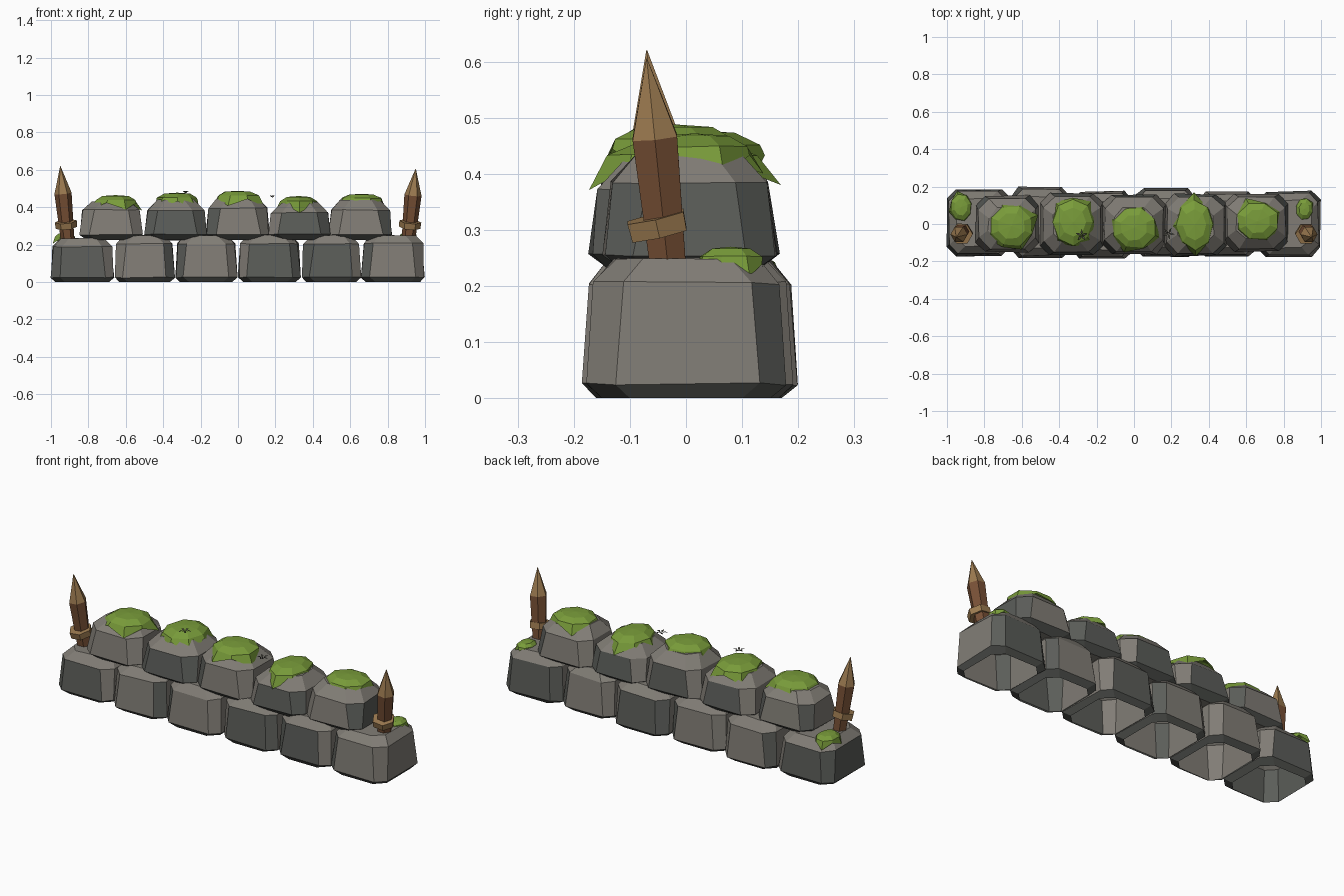
import bpy, bmesh, math, random
from mathutils import Vector, Matrix

random.seed(4)
if "Cube" in bpy.data.objects:
    bpy.data.objects.remove(bpy.data.objects["Cube"], do_unlink=True)


def material(name, r, g, b):
    m = bpy.data.materials.new(name)
    m.use_nodes = True
    m.diffuse_color = (r, g, b, 1)
    m.node_tree.nodes["Principled BSDF"].inputs["Base Color"].default_value = (r, g, b, 1)
    return m


LIGHT = material("light stone", .22, .205, .18)
DARK = material("dark stone", .105, .11, .1)
MOSS = material("moss green", .19, .33, .042)
WOOD = material("brown wood", .185, .08, .036)
CUT = material("cut wood", .33, .195, .08)
WEED = material("dry weed", .07, .07, .055)


def finish(bm, name, mats):
    mesh = bpy.data.meshes.new(name)
    bm.normal_update()
    bm.to_mesh(mesh)
    bm.free()
    for m in mats:
        mesh.materials.append(m)
    obj = bpy.data.objects.new(name, mesh)
    bpy.context.collection.objects.link(obj)
    return obj


def loft(bm, rings):
    """Join equal rings of points with quads; returns vertex rings and face rows."""
    vr = [[bm.verts.new(p) for p in ring] for ring in rings]
    rows = []
    for a, b in zip(vr, vr[1:]):
        n = len(a)
        rows.append([bm.faces.new((a[i], a[(i + 1) % n], b[(i + 1) % n], b[i]))
                     for i in range(n)])
    return vr, rows


def octagon(cx, cy, hx, hy, c, z, jitter):
    pts = [(-hx + c, -hy), (hx - c, -hy), (hx, -hy + c), (hx, hy - c),
           (hx - c, hy), (-hx + c, hy), (-hx, hy - c), (-hx, -hy + c)]
    r = lambda: random.uniform(-jitter, jitter)
    return [(cx + x + r(), cy + y + r(), z + r() * .6) for x, y in pts]


def stone(name, x0, x1, y0, y1, levels, dark, open_bottom):
    """Chamfered block. Sides count from the front, 0, anticlockwise to 7."""
    cx, cy, hx, hy = (x0 + x1) / 2, (y0 + y1) / 2, (x1 - x0) / 2, (y1 - y0) / 2
    bm = bmesh.new()
    rings = [octagon(cx, cy, hx - i, hy - i, c, z, 0 if z == 0 else .005)
             for z, i, c in levels]
    vr, rows = loft(bm, rings)
    bm.faces.new(vr[-1])
    if not open_bottom:
        bm.faces.new(vr[0][::-1])
    for f in rows[0]:
        f.material_index = 1
    for side in dark:
        rows[1][side].material_index = 1
    finish(bm, name, [LIGHT, DARK])


# lower row: x range, y range, top, dark sides
lower = [(-1, -.665, -.17, .185, .235, (0, 4, 5, 6, 7)),
         (-.66, -.34, -.18, .195, .25, (1, 5)),
         (-.335, -.005, -.185, .175, .25, (7, 3)),
         (.003, .333, -.175, .19, .25, (0, 4, 5, 1)),
         (.34, .658, -.175, .17, .25, (0, 7, 3)),
         (.66, .998, -.175, .175, .25, (7, 4, 3, 5))]
for n, (x0, x1, y0, y1, top, dark) in enumerate(lower, 1):
    levels = [(0, .025, .05), (.025, 0, .045), (top - .045, .012, .05), (top, .05, .05)]
    stone(f"lower_stone_{n}", x0, x1, y0, y1, levels, dark, True)

# upper row: x range, y range, shoulder height, top, dark sides
upper = [(-.845, -.508, -.15, .15, .385, .43, (5, 3)),
         (-.5, -.168, -.165, .165, .385, .44, (0, 4, 1, 7)),
         (-.17, .168, -.16, .155, .395, .455, (4, 7)),
         (.165, .492, -.17, .16, .37, .425, (0, 4, 1, 3)),
         (.485, .825, -.145, .16, .385, .44, (1, 2, 3))]
for n, (x0, x1, y0, y1, sh, top, dark) in enumerate(upper, 1):
    levels = [(.225, .04, .05), (.255, 0, .05), (sh, .014, .06), (top, .065, .05)]
    stone(f"upper_stone_{n}", x0, x1, y0, y1, levels, dark, False)


def moss(name, x, y, rx, ry, top, drop, turn):
    """Faceted cap with hanging points round its rim."""
    bm = bmesh.new()
    n = 8

    def ring(scale, zs):
        pts = []
        for i in range(n):
            a = math.tau * i / n + turn
            s = (scale[i % 2]) * random.uniform(.95, 1.05)
            pts.append((x + rx * s * math.cos(a), y + ry * s * math.sin(a),
                        top - drop * zs[i % 2] * random.uniform(.92, 1.05)))
        return pts

    vr, _ = loft(bm, [ring((1.2, .98), (1, .55)), ring((.93, .93), (.32, .32)),
                      ring((.6, .6), (.06, .06))])
    peak = bm.verts.new((x, y, top))
    for i in range(n):
        bm.faces.new((vr[-1][i], vr[-1][(i + 1) % n], peak))
    finish(bm, name, [MOSS])


caps = [(-.655, -.01, .125, .12, .465, .08), (-.325, .01, .115, .13, .478, .085),
        (0, -.02, .125, .12, .488, .08), (.325, -.005, .105, .14, .46, .085),
        (.66, .015, .12, .11, .472, .075)]
for n, cap in enumerate(caps, 1):
    moss(f"moss_cap_{n}", *cap, .4 * n)
moss("moss_tuft_right", -.925, .09, .06, .075, .262, .06, .3)
moss("moss_tuft_left", .91, .08, .048, .06, .27, .055, .5)


def prism(name, rings, mats, cap_tip):
    """Six-sided turned shape along z from (radius, height) pairs."""
    bm = bmesh.new()
    circle = lambda r, z: [(r * math.cos(math.tau * i / 6), r * math.sin(math.tau * i / 6), z)
                           for i in range(6)]
    vr, rows = loft(bm, [circle(r, z) for r, z in rings])
    bm.faces.new(vr[0][::-1])
    if cap_tip:
        bm.faces.new(vr[-1])
    if len(mats) > 1:
        for f in rows[-1]:
            f.material_index = 1
    return finish(bm, name, mats)


# leaning stakes with a binding band
for side, label, top in ((-1, "right", .62), (1, "left", .605)):
    foot = Vector((side * .91, -.03, .215))
    lean = Vector((side * .95, -.07, top)) - foot
    length = lean.length
    frame = Matrix.Translation(foot) @ Vector((0, 0, 1)).rotation_difference(lean).to_matrix().to_4x4()
    stake = prism(f"stake_{label}", [(.036, 0), (.046, length * .64), (.001, length)],
                  [WOOD, CUT], False)
    stake.matrix_world = frame
    band = prism(f"stake_band_{label}", [(.057, .078), (.059, .112)], [CUT], True)
    band.matrix_world = frame @ Matrix.Rotation(.12, 4, "X")


def weed(name, x, y, z, turn):
    """Small sprig of pointed leaves."""
    bm = bmesh.new()
    for i in range(5):
        a = math.tau * i / 5 + turn
        d, s = Vector((math.cos(a), math.sin(a), 0)), Vector((-math.sin(a), math.cos(a), 0))
        up = Vector((0, 0, 1))
        base = Vector((x, y, z))
        tip = base + d * .033 + up * .012
        mid = base + d * .016 + up * .014
        bm.faces.new([bm.verts.new(p) for p in (base, mid - s * .006, tip, mid + s * .006)])
    finish(bm, name, [WEED])


weed("weed_right", -.28, -.06, .474, .3)
weed("weed_left", .185, -.05, .45, 1.1)
